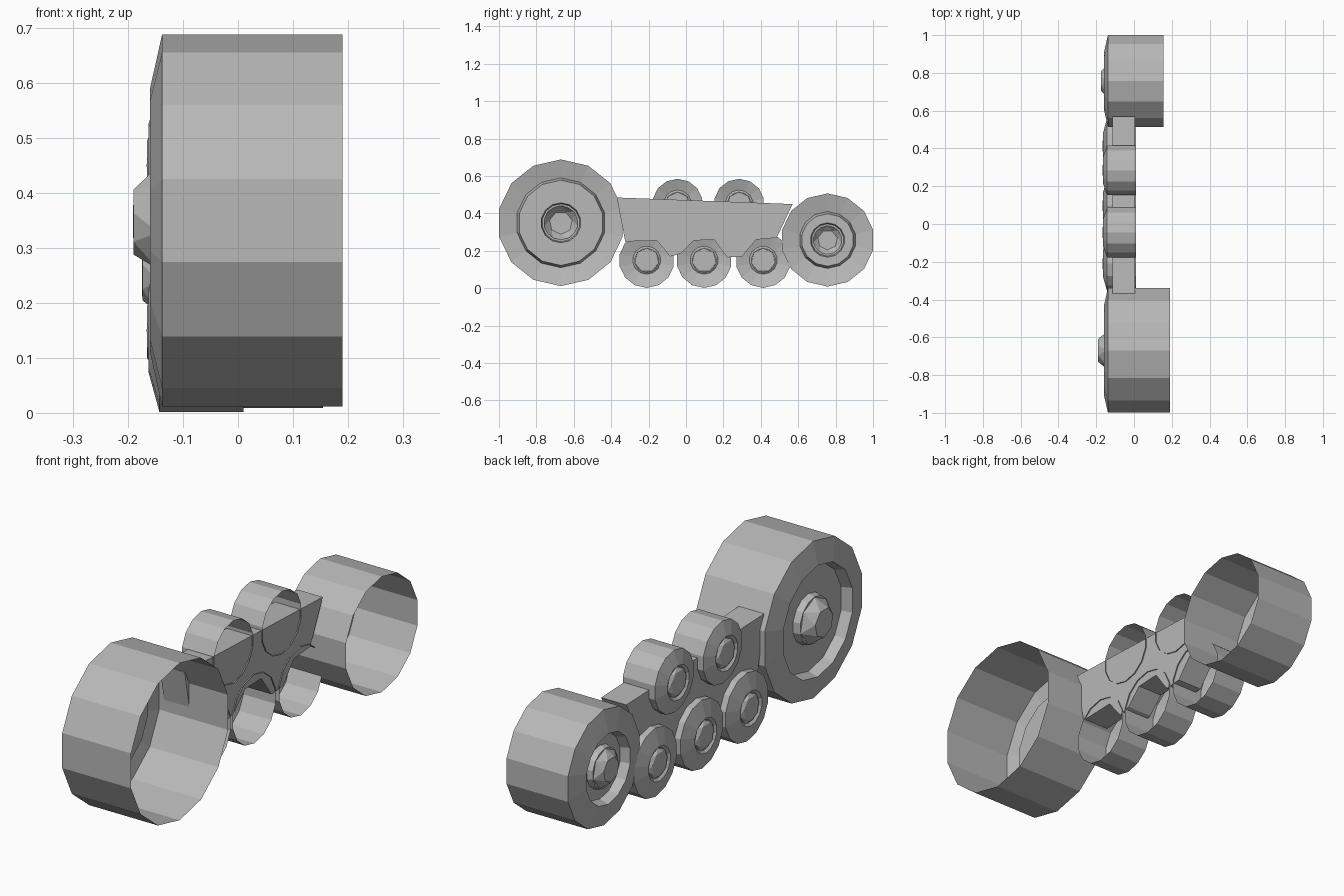
import bpy, bmesh, math

if "Cube" in bpy.data.objects:
    bpy.data.objects.remove(bpy.data.objects["Cube"])

grey = bpy.data.materials.new("plain_grey")
grey.diffuse_color = (0.48, 0.48, 0.48, 1.0)
grey.use_nodes = True
grey.node_tree.nodes["Principled BSDF"].inputs["Base Color"].default_value = grey.diffuse_color


def finish(bm, name):
    mesh = bpy.data.meshes.new(name)
    bm.to_mesh(mesh)
    bm.free()
    mesh.materials.append(grey)
    obj = bpy.data.objects.new(name, mesh)
    bpy.context.collection.objects.link(obj)
    return obj


def lathe(name, y, z, profile, sides=14, twist=0.0):
    """Revolve (x, radius) points about an x-axis line; the +x end stays open."""
    bm = bmesh.new()
    rings = []
    for i, (x, r) in enumerate(profile):
        if r == 0:
            rings.append([bm.verts.new((x, y, z))] * sides)
            continue
        ring = []
        for k in range(sides):
            a = 2 * math.pi * (k + twist * i) / sides
            ring.append(bm.verts.new((x, y + r * math.sin(a), z + r * math.cos(a))))
        rings.append(ring)
    for a, b in zip(rings, rings[1:]):
        for k in range(sides):
            n = (k + 1) % sides
            if b[k] is b[n]:
                bm.faces.new((a[k], a[n], b[k]))
            elif twist:
                bm.faces.new((a[k], a[n], b[k]))
                bm.faces.new((a[n], b[n], b[k]))
            else:
                bm.faces.new((a[k], a[n], b[n], b[k]))
    return finish(bm, name)


# Large end wheels: open drum, recessed face, faceted hub cap
def end_wheel(name, y, z, r, back, face_r, hub_r, recess, tip):
    lathe(name, y, z, [(back, r), (-0.138, r), (-0.16, face_r),
                       (recess, face_r - 0.012), (recess, hub_r),
                       (-0.145, hub_r - 0.006), (-0.145, hub_r - 0.016)])
    lathe(name + "_hub_cap", y, z,
          [(-0.145, hub_r - 0.008), (tip, hub_r * 0.58), (tip - 0.001, 0)],
          sides=7, twist=0.5)


end_wheel("front_wheel", -0.669, 0.35, 0.3385, 0.19, 0.24, 0.107, -0.115, -0.19)
end_wheel("rear_wheel", 0.757, 0.258, 0.249, 0.155, 0.152, 0.092, -0.12, -0.174)


# Small rollers: open drum with a shallow cone face and a seven-sided cap
def roller(name, y, z, r):
    lathe(name, y, z, [(0.01, r), (-0.143, r), (-0.163, 0.075),
                       (-0.154, 0.064), (-0.154, 0)])
    lathe(name + "_cap", y, z, [(-0.152, 0.066), (-0.165, 0.052), (-0.166, 0)],
          sides=7, twist=0.5)


for i, y in enumerate((-0.21, 0.097, 0.413)):
    roller(f"road_roller_{i + 1}", y, 0.15, 0.148)
for i, y in enumerate((-0.045, 0.284)):
    roller(f"top_roller_{i + 1}", y, 0.45, 0.135)

# Side frame: notched plate between the rollers
outline = [(-0.37, 0.485), (-0.325, 0.25), (-0.155, 0.255), (-0.085, 0.17),
           (-0.03, 0.185), (0.04, 0.255), (0.15, 0.26), (0.22, 0.165),
           (0.30, 0.17), (0.375, 0.26), (0.485, 0.27), (0.57, 0.45)]
bm = bmesh.new()
base = bm.faces.new([bm.verts.new((-0.115, y, z)) for y, z in outline])
out = bmesh.ops.extrude_face_region(bm, geom=[base], use_keep_orig=True)
moved = [v for v in out["geom"] if isinstance(v, bmesh.types.BMVert)]
bmesh.ops.translate(bm, verts=moved, vec=(0.12, 0, 0))
bmesh.ops.recalc_face_normals(bm, faces=bm.faces[:])
finish(bm, "side_frame")
